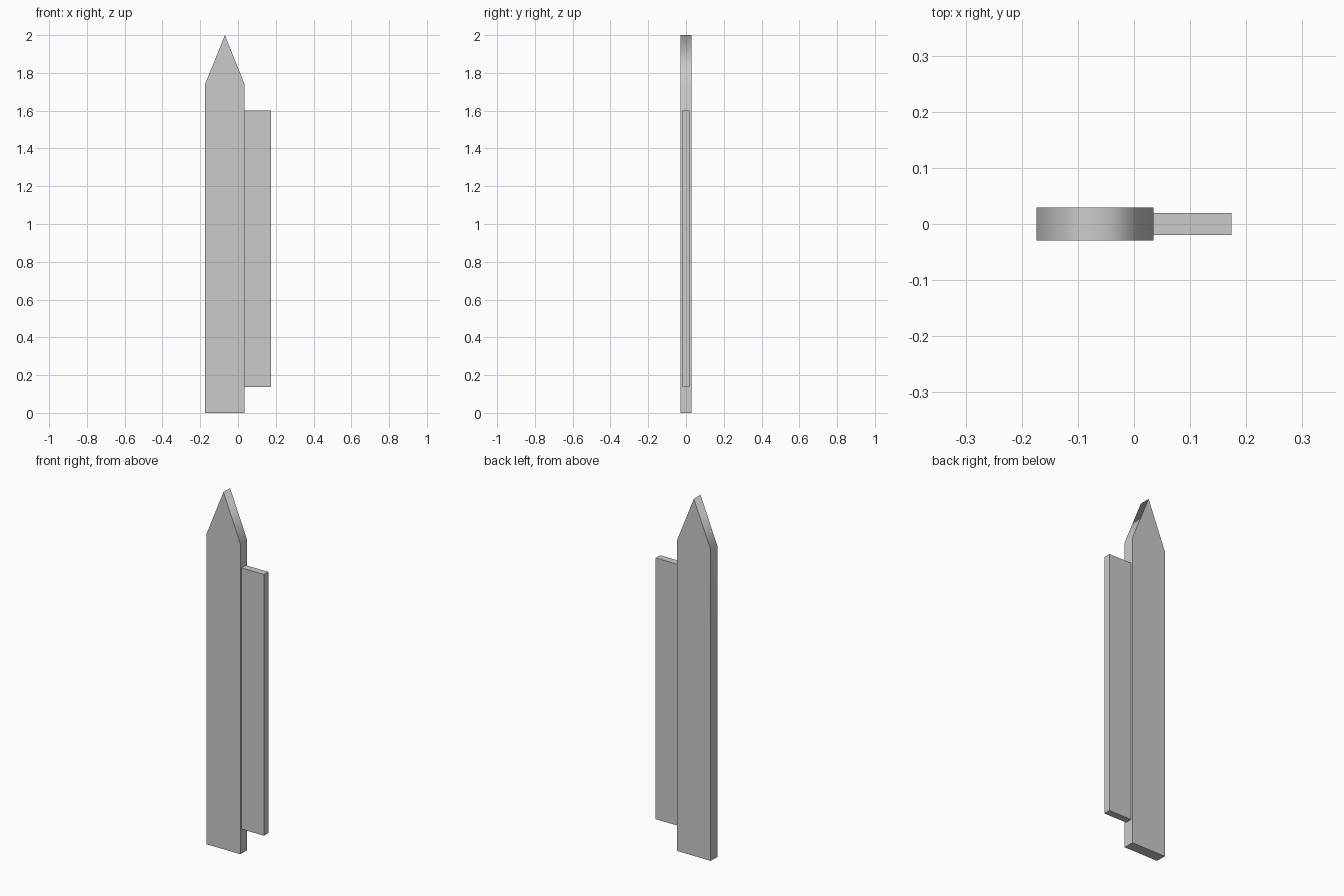
import bpy, bmesh

if "Cube" in bpy.data.objects:
    bpy.data.objects.remove(bpy.data.objects["Cube"])

def extrude_profile(name, points, half_depth, soft_x_z=()):
    """Extrude an x-z outline along y; edges at soft points stay smooth."""
    bm = bmesh.new()
    face = bm.faces.new([bm.verts.new((x, -half_depth, z)) for x, z in points])
    new = bmesh.ops.extrude_face_region(bm, geom=[face])["geom"]
    for v in new:
        if isinstance(v, bmesh.types.BMVert):
            v.co.y = half_depth
    bmesh.ops.recalc_face_normals(bm, faces=bm.faces[:])
    for f in bm.faces:
        f.smooth = bool(soft_x_z)
    for e in bm.edges:
        a, b = (v.co for v in e.verts)
        along_y = abs(a.y - b.y) > half_depth
        e.smooth = along_y and any(
            abs(a.x - x) + abs(a.z - z) < 1e-4 for x, z in soft_x_z)
    mesh = bpy.data.meshes.new(name)
    bm.to_mesh(mesh)
    bm.free()
    obj = bpy.data.objects.new(name, mesh)
    bpy.context.collection.objects.link(obj)
    return obj

# Pointed picket board, softly shaded over the shoulders and tip
left, right, shoulder = -0.174, 0.035, 1.74
tip = [(right, shoulder), ((left + right) / 2, 2.0), (left, shoulder)]
extrude_profile("picket_board", [(left, 0), (right, 0)] + tip, 0.0295, tip)

# Thinner flat board set against the picket's side
extrude_profile("side_board",
                [(right, 0.137), (0.174, 0.137), (0.174, 1.6), (right, 1.6)],
                0.0195)
